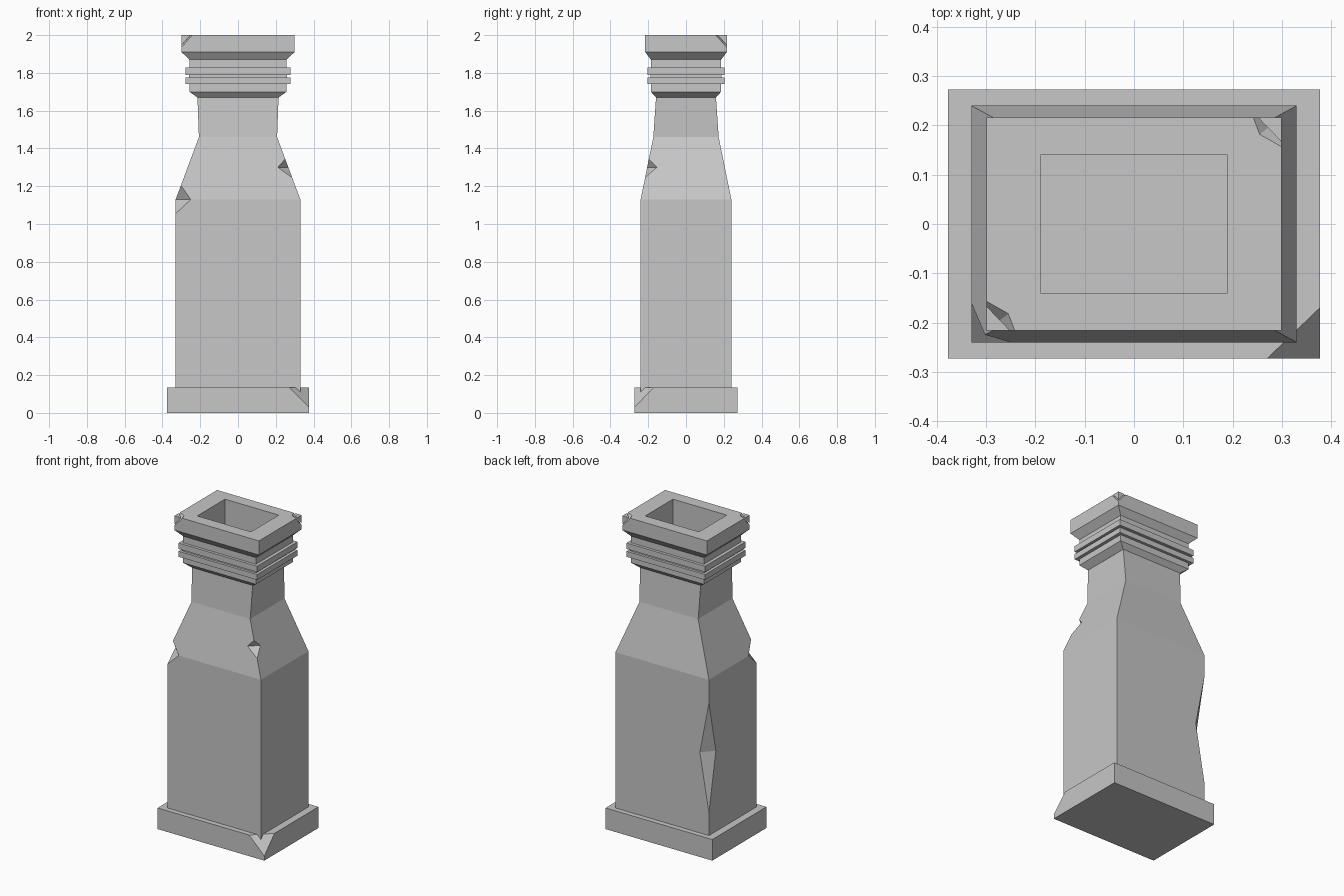
import bpy, bmesh
from mathutils import Vector

cube = bpy.data.objects.get("Cube")
if cube:
    bpy.data.objects.remove(cube, do_unlink=True)

stone = bpy.data.materials.new("grey_stone")
stone.use_nodes = True
colour = (0.57, 0.57, 0.57, 1)
stone.diffuse_color = colour
stone.node_tree.nodes["Principled BSDF"].inputs["Base Color"].default_value = colour


def add_object(name, bm):
    bmesh.ops.recalc_face_normals(bm, faces=bm.faces)
    mesh = bpy.data.meshes.new(name)
    bm.to_mesh(mesh)
    bm.free()
    mesh.materials.append(stone)
    obj = bpy.data.objects.new(name, mesh)
    bpy.context.collection.objects.link(obj)
    return obj


def rect_loft(name, profile):
    """Skin rectangular rings given as (half width, half depth, height)."""
    bm = bmesh.new()
    signs = [(-1, -1), (1, -1), (1, 1), (-1, 1)]
    rings = [[bm.verts.new((sx * w, sy * d, z)) for sx, sy in signs]
             for w, d, z in profile]
    for low, high in zip(rings, rings[1:]):
        for i in range(4):
            j = (i + 1) % 4
            bm.faces.new((low[i], low[j], high[j], high[i]))
    bm.faces.new(rings[0][::-1])
    bm.faces.new(rings[-1])
    return add_object(name, bm)


def chip(obj, pivot_count, points):
    """Knock out a corner: a hull grown about the middle of its first points,
    so the cut planes through those points stay in place."""
    points = [Vector(p) for p in points]
    pivot = sum(points[:pivot_count], Vector()) / pivot_count
    bm = bmesh.new()
    for p in points:
        bm.verts.new(pivot + (p - pivot) * 2)
    bmesh.ops.convex_hull(bm, input=bm.verts)
    cutter = add_object("chip_cutter", bm)
    cutter.hide_render = True
    mod = obj.modifiers.new("chip", 'BOOLEAN')
    mod.operation = 'DIFFERENCE'
    mod.solver = 'EXACT'
    mod.object = cutter
    graph = bpy.context.evaluated_depsgraph_get()
    mesh = bpy.data.meshes.new_from_object(obj.evaluated_get(graph))
    obj.modifiers.clear()
    obj.data = mesh
    bpy.data.objects.remove(cutter, do_unlink=True)


# Plinth with a broken front corner
base = rect_loft("base", [(0.377, 0.273, 0), (0.377, 0.273, 0.135)])
chip(base, 3, [(0.27, -0.273, 0.135), (0.377, -0.17, 0.135),
               (0.377, -0.273, 0.03), (0.377, -0.273, 0.135)])

# Shaft tapering into the neck
shaft = rect_loft("shaft", [(0.33, 0.24, 0.09), (0.33, 0.24, 1.13),
                            (0.207, 0.173, 1.46), (0.215, 0.158, 1.68)])
# Shoulder chip, slope chip and long chip on the back edge
chip(shaft, 2, [(-0.25, -0.24, 1.13), (-0.33, -0.16, 1.13),
                (-0.30, -0.225, 1.2), (-0.33, -0.24, 1.055)])
chip(shaft, 2, [(0.21, -0.206, 1.30), (0.266, -0.155, 1.30),
                (0.25, -0.197, 1.345), (0.287, -0.217, 1.245)])
chip(shaft, 2, [(-0.266, 0.24, 0.65), (-0.33, 0.17, 0.65),
                (-0.33, 0.24, 0.98), (-0.33, 0.24, 0.28)])

# Moulded crown with two rings and the flue opening
crown = rect_loft("crown", [
    (0.215, 0.158, 1.67), (0.257, 0.186, 1.70), (0.257, 0.186, 1.74),
    (0.278, 0.204, 1.74), (0.278, 0.204, 1.775),
    (0.26, 0.188, 1.775), (0.26, 0.188, 1.79),
    (0.278, 0.204, 1.79), (0.278, 0.204, 1.828),
    (0.257, 0.186, 1.828), (0.257, 0.186, 1.87),
    (0.299, 0.216, 1.91), (0.299, 0.216, 2.0),
    (0.19, 0.14, 2.0), (0.19, 0.14, 1.70)])
# Matching chips on two opposite top corners
for s in (-1, 1):
    chip(crown, 2, [(s * 0.255, s * 0.182, 2.0), (s * 0.299, s * 0.216, 1.935),
                    (s * 0.242, s * 0.216, 2.0), (s * 0.299, s * 0.157, 2.0)])
